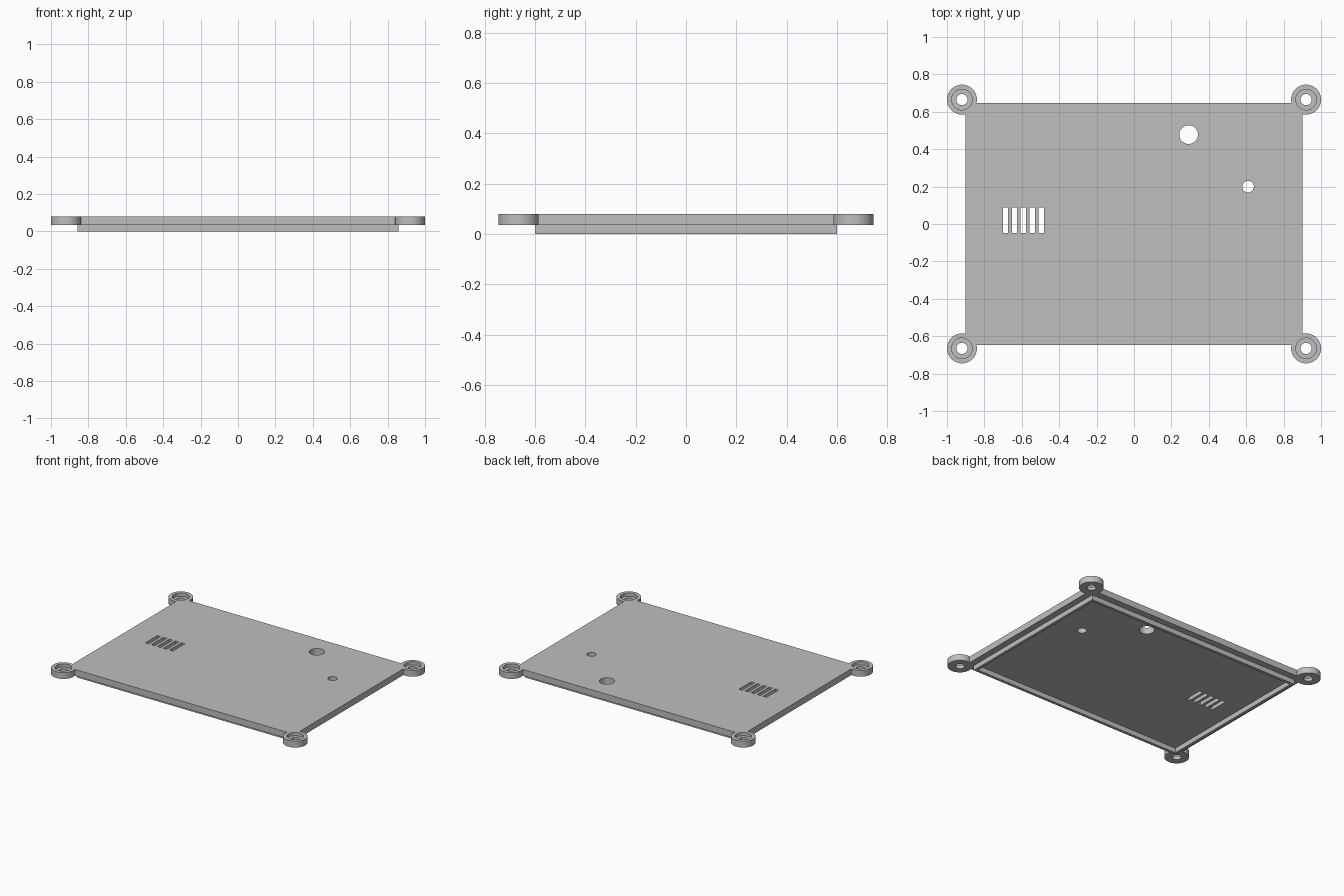
import bpy

cube = bpy.data.objects.get("Cube")
if cube:
    bpy.data.objects.remove(cube, do_unlink=True)

# Single grey plastic
grey = bpy.data.materials.new("grey plastic")
grey.use_nodes = True
colour = (0.52, 0.52, 0.52, 1)
grey.diffuse_color = colour
grey.node_tree.nodes["Principled BSDF"].inputs["Base Color"].default_value = colour

BOTTOM, TOP = 0.035, 0.08          # plate heights
EAR_X, EAR_Y, EAR_R = 0.92, 0.665, 0.08


def finish(ob, name):
    ob.name = name
    ob.data.materials.clear()
    ob.data.materials.append(grey)
    return ob


def box(name, x, y, w, d, z0, z1):
    bpy.ops.mesh.primitive_cube_add(size=1, location=(x, y, (z0 + z1) / 2))
    ob = bpy.context.object
    ob.scale = (w, d, z1 - z0)
    bpy.ops.object.transform_apply(location=True, rotation=False, scale=True)
    return finish(ob, name)


def disc(name, x, y, r, z0, z1):
    bpy.ops.mesh.primitive_cylinder_add(vertices=64, radius=r, depth=z1 - z0,
                                        location=(x, y, (z0 + z1) / 2))
    bpy.ops.object.transform_apply(location=True, rotation=False, scale=True)
    return finish(bpy.context.object, name)


def combine(target, tool, operation):
    mod = target.modifiers.new(operation.lower(), "BOOLEAN")
    mod.object, mod.operation, mod.solver = tool, operation, "EXACT"
    bpy.context.view_layer.objects.active = target
    bpy.ops.object.modifier_apply(modifier=mod.name)
    bpy.data.objects.remove(tool, do_unlink=True)


# Cover plate with four round screw ears
plate = box("cover_plate", 0, 0, 1.804, 1.294, BOTTOM, TOP)
corners = [(sx * EAR_X, sy * EAR_Y) for sx in (-1, 1) for sy in (-1, 1)]
for x, y in corners:
    combine(plate, disc("screw_ear", x, y, EAR_R, BOTTOM, TOP), "UNION")

# Counterbored screw holes
for x, y in corners:
    combine(plate, disc("counterbore", x, y, 0.055, 0.057, 0.2), "DIFFERENCE")
    combine(plate, disc("screw_hole", x, y, 0.03, -0.1, 0.2), "DIFFERENCE")

# Round openings
for x, y, r in ((0.292, 0.478, 0.05), (0.61, 0.2, 0.031)):
    combine(plate, disc("round_opening", x, y, r, -0.1, 0.2), "DIFFERENCE")

# Row of vent slots
for i in range(5):
    combine(plate, box("vent_slot", -0.688 + 0.048 * i, 0.02, 0.027, 0.138, -0.1, 0.2),
            "DIFFERENCE")

# Locating lip under the plate
lip = box("locating_lip", 0, 0, 1.714, 1.2, 0, BOTTOM)
combine(lip, box("lip_opening", 0, 0, 1.674, 1.16, -0.1, 0.1), "DIFFERENCE")

# Smooth round walls, crisp edges
for ob in (plate, lip):
    bpy.ops.object.select_all(action="DESELECT")
    ob.select_set(True)
    bpy.context.view_layer.objects.active = ob
    bpy.ops.object.shade_smooth_by_angle()
